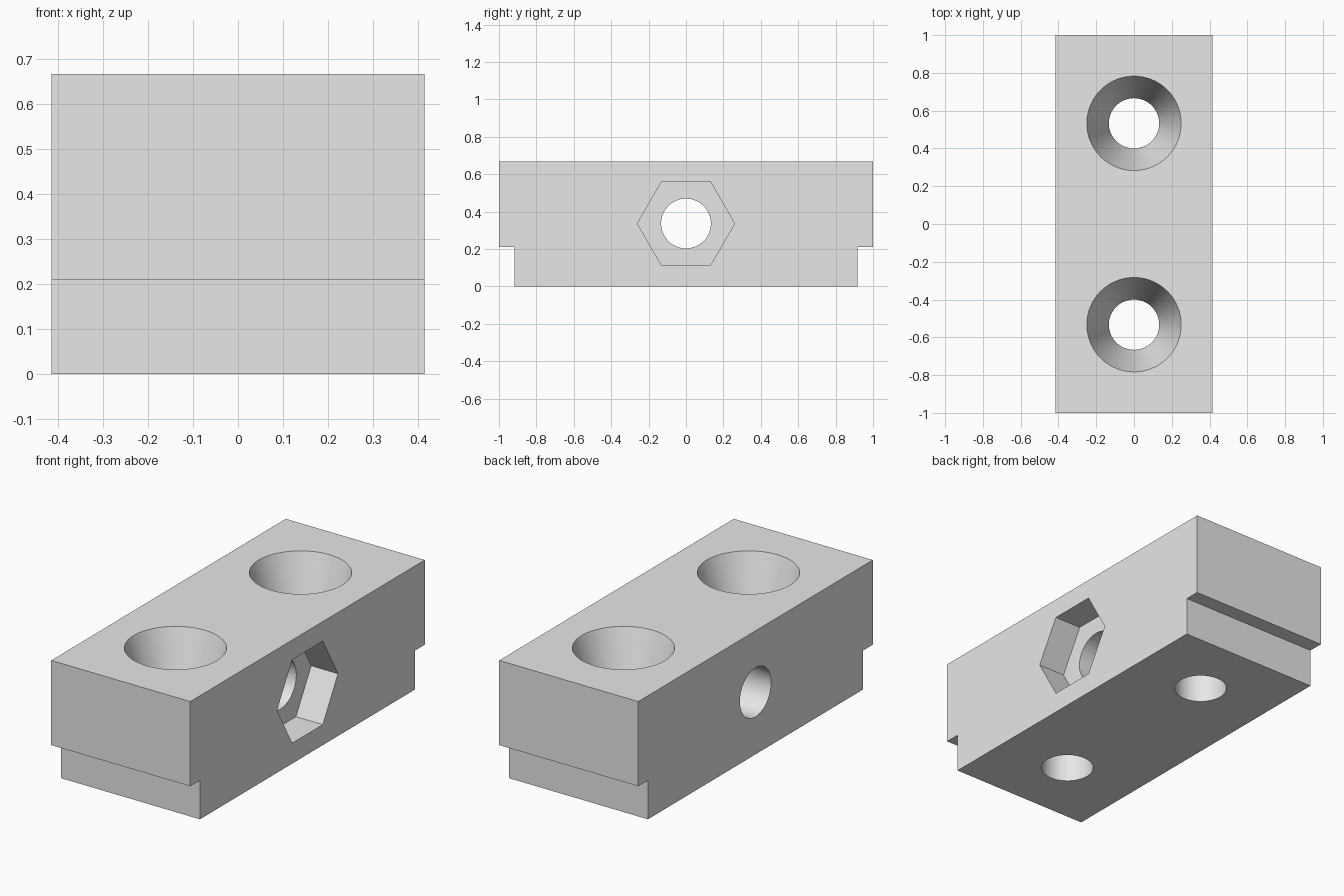
import bpy, bmesh, math

if "Cube" in bpy.data.objects:
    bpy.data.objects.remove(bpy.data.objects["Cube"], do_unlink=True)

HALF_X, HEIGHT = 0.415, 0.667
HOLE_R, SINK_R, SINK_DEPTH = 0.133, 0.25, 0.36
MID_Z, NUT_R, NUT_DEPTH = 0.336, 0.26, 0.16
OVER = 0.05  # how far cutters reach past the surface

grey = bpy.data.materials.new("light_grey")
grey.use_nodes = True
grey.diffuse_color = (0.8, 0.8, 0.8, 1)
grey.node_tree.nodes["Principled BSDF"].inputs["Base Color"].default_value = (0.8, 0.8, 0.8, 1)


def new_object(name, bm):
    bmesh.ops.recalc_face_normals(bm, faces=bm.faces)
    mesh = bpy.data.meshes.new(name)
    bm.to_mesh(mesh)
    bm.free()
    mesh.materials.append(grey)
    obj = bpy.data.objects.new(name, mesh)
    bpy.context.collection.objects.link(obj)
    return obj


def turned_cutter(name, profile, sides, location, rotation=(0, 0, 0)):
    """Closed solid from stacked rings, given as (radius, height) pairs."""
    bm = bmesh.new()
    rings = []
    for r, z in profile:
        angles = [math.tau * i / sides for i in range(sides)]
        rings.append([bm.verts.new((r * math.cos(a), r * math.sin(a), z)) for a in angles])
    for low, high in zip(rings, rings[1:]):
        for i in range(sides):
            j = (i + 1) % sides
            bm.faces.new((low[i], low[j], high[j], high[i]))
    bm.faces.new(rings[0])
    bm.faces.new(rings[-1])
    obj = new_object(name, bm)
    obj.location, obj.rotation_euler = location, rotation
    obj.hide_render = True
    return obj


# Block: stepped end profile extruded across x
bm = bmesh.new()
half = [(0.917, 0), (0.917, 0.21), (1, 0.21), (1, HEIGHT)]
outline = half + [(-y, z) for y, z in reversed(half)]
face = bm.faces.new([bm.verts.new((-HALF_X, y, z)) for y, z in outline])
ext = bmesh.ops.extrude_face_region(bm, geom=[face])
moved = [v for v in ext["geom"] if isinstance(v, bmesh.types.BMVert)]
bmesh.ops.translate(bm, verts=moved, vec=(2 * HALF_X, 0, 0))
block = new_object("clamp_block", bm)

# Countersunk screw holes from the top
sink_slope = (SINK_R - HOLE_R) / SINK_DEPTH
screw = [(HOLE_R, -OVER), (HOLE_R, HEIGHT - SINK_DEPTH),
         (SINK_R + sink_slope * OVER, HEIGHT + OVER)]
cutters = [turned_cutter(f"{side}_screw_cutter", screw, 64, (0, y, 0))
           for side, y in (("front", -0.533), ("back", 0.533))]

# Cross hole with a hexagonal nut pocket on the left side
bolt = [(HOLE_R, -HALF_X - OVER), (HOLE_R, HALF_X + OVER)]
nut = [(NUT_R, HALF_X - NUT_DEPTH), (NUT_R, HALF_X + OVER)]
for name, profile, sides in (("bolt_cutter", bolt, 64), ("nut_cutter", nut, 6)):
    # axis turned to +x, with hexagon corners pointing along y
    cutters.append(turned_cutter(name, profile, sides, (0, 0, MID_Z),
                                 (math.pi / 2, 0, math.pi / 2)))

# Cut the openings, apply, and remove the cutters
bpy.context.view_layer.objects.active = block
block.select_set(True)
for cutter in cutters:
    mod = block.modifiers.new(cutter.name, 'BOOLEAN')
    mod.operation, mod.solver, mod.object = 'DIFFERENCE', 'EXACT', cutter
    bpy.ops.object.modifier_apply(modifier=mod.name)
    bpy.data.objects.remove(cutter, do_unlink=True)

bpy.ops.object.shade_smooth_by_angle(angle=math.radians(15))
